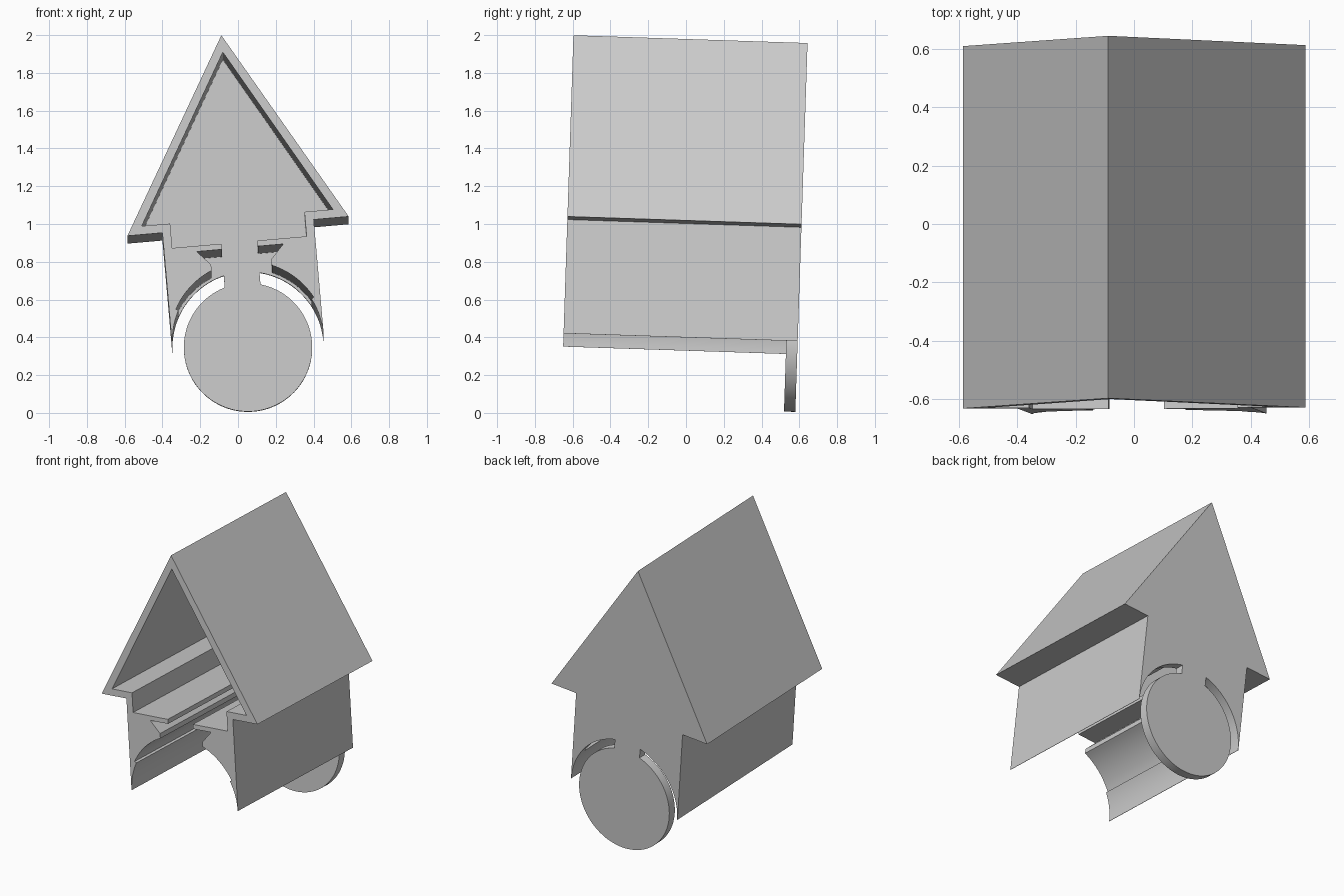
import bpy
import bmesh
from math import radians, cos, sin, asin, acos, sqrt
from mathutils import Matrix, Vector

cube = bpy.data.objects.get("Cube")
if cube:
    bpy.data.objects.remove(cube, do_unlink=True)

# Main sizes, measured from the disc centre on the back plane
DEPTH, PLATE = 1.24, 0.06
DISC_R, ARCH_R, GROOVE_R = 0.34, 0.40, 0.415
WALL, STEM, LIP = 0.402, 0.095, 0.16
STEP = radians(28)

grey = bpy.data.materials.new("plain_grey")
grey.use_nodes = True
colour = (0.6, 0.6, 0.6, 1)
grey.diffuse_color = colour
grey.node_tree.nodes["Principled BSDF"].inputs["Base Color"].default_value = colour

# The whole house leans slightly back and to one side
placement = (Matrix.Translation((0.053, 0.59, 0.345))
             @ Matrix.Rotation(radians(-1.9), 4, 'X')
             @ Matrix.Rotation(radians(-5), 4, 'Y'))


def arc(radius, start, end, steps):
    return [(radius * cos(start + (end - start) * i / steps),
             radius * sin(start + (end - start) * i / steps))
            for i in range(steps + 1)]


def mirrored(half):
    """Close a half profile across the centre line."""
    return half + [(-u, w) for u, w in reversed(half) if abs(u) > 1e-5]


def extrude(name, profile, front, back):
    bm = bmesh.new()
    face = bm.faces.new([bm.verts.new((u, front, w)) for u, w in profile])
    made = bmesh.ops.extrude_face_region(bm, geom=[face])
    moved = [v for v in made["geom"] if isinstance(v, bmesh.types.BMVert)]
    bmesh.ops.translate(bm, verts=moved, vec=Vector((0, back - front, 0)))
    bmesh.ops.recalc_face_normals(bm, faces=bm.faces)
    mesh = bpy.data.meshes.new(name)
    bm.to_mesh(mesh)
    bm.free()
    obj = bpy.data.objects.new(name, mesh)
    bpy.context.collection.objects.link(obj)
    mesh.materials.append(grey)
    obj.matrix_world = placement
    bpy.ops.object.select_all(action='DESELECT')
    obj.select_set(True)
    bpy.context.view_layer.objects.active = obj
    bpy.ops.object.shade_smooth_by_angle(angle=radians(20))
    return obj


# Outer outline shared by both parts: eave, wall top, wall foot
outer = [(0.588, 0.605), (WALL, 0.605), (WALL, 0)]

# Hollow shell: roof, walls, arched underside, dovetail slot and floor ledges
shell = outer + arc(ARCH_R, 0, STEP, 10)
shell += arc(GROOVE_R, STEP, acos(LIP / GROOVE_R), 14)
shell += [(LIP, 0.415), (0.23, 0.49), (STEM, 0.49), (STEM, 0.52),
          (0.357, 0.52), (0.357, 0.65), (0.508, 0.65), (0, 1.53)]
left_half = [(-u, w) for u, w in reversed(shell) if u > 0]
extrude("house_shell", [(0, 1.62)] + shell + left_half, -DEPTH, -PLATE)

# Back wall with a hanging stem and round disc
plate = [(0, 1.62)] + outer
plate += arc(ARCH_R, 0, acos(STEM / ARCH_R), 24)
plate += arc(DISC_R, acos(STEM / DISC_R), radians(-90), 40)
extrude("back_wall_and_disc", mirrored(plate), -PLATE, 0)
